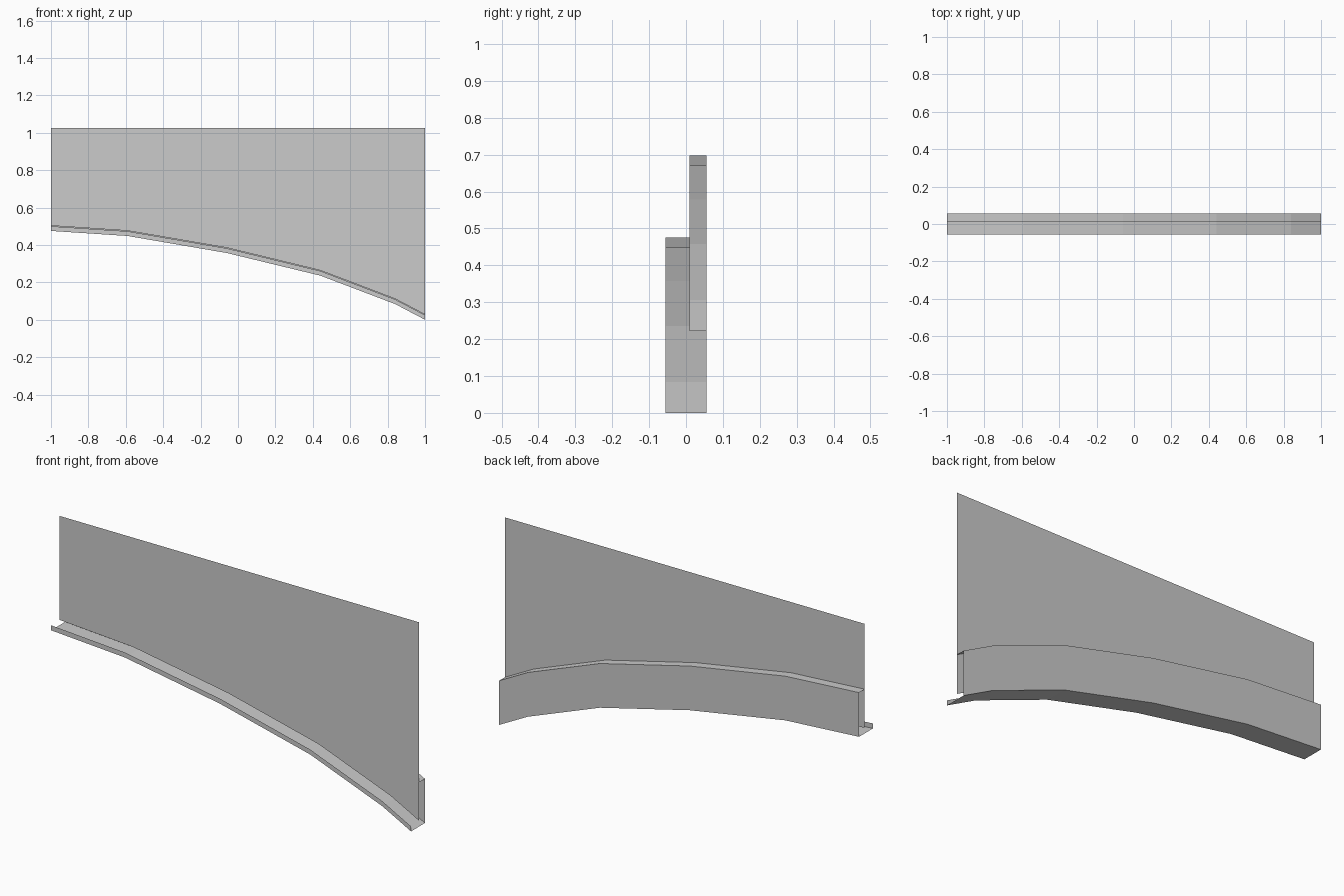
import bpy

cube = bpy.data.objects.get("Cube")
if cube:
    bpy.data.objects.remove(cube, do_unlink=True)

# One plain grey for the whole model
grey = bpy.data.materials.new("plain_grey")
grey.use_nodes = True
colour = (0.6, 0.6, 0.6, 1)
grey.diffuse_color = colour
grey.node_tree.nodes["Principled BSDF"].inputs["Base Color"].default_value = colour

# Underside curve (x, z) shared by all parts
path = [(-1, 0.475), (-0.59, 0.448), (-0.06, 0.357), (0.44, 0.236), (0.84, 0.084), (1, 0)]
front, web, back = -0.055, 0.01, 0.055
lip_height, rail_height, top = 0.025, 0.222, 1.025


def sheet(name, rows):
    """Thin open surface skinned between rows of points."""
    n = len(rows[0])
    verts = [p for row in rows for p in row]
    faces = [(r * n + i, r * n + i + 1, (r + 1) * n + i + 1, (r + 1) * n + i)
             for r in range(len(rows) - 1) for i in range(n - 1)]
    mesh = bpy.data.meshes.new(name)
    mesh.from_pydata(verts, [], faces)
    mesh.materials.append(grey)
    obj = bpy.data.objects.new(name, mesh)
    bpy.context.collection.objects.link(obj)
    return obj


def row(y, rise):
    return [(x, y, z + rise) for x, z in path]


# Hollow curved rail: front lip, floor, back wall, top and inner wall, open at both ends
sheet("curved_rail", [
    row(front, lip_height),
    row(front, 0),
    row(back, 0),
    row(back, rail_height),
    row(web, rail_height),
    row(web, 0.028),
])

# Flat panel from the rail up to a level top edge
sheet("upper_panel", [row(web, rail_height), [(x, web, top) for x, z in path]])
